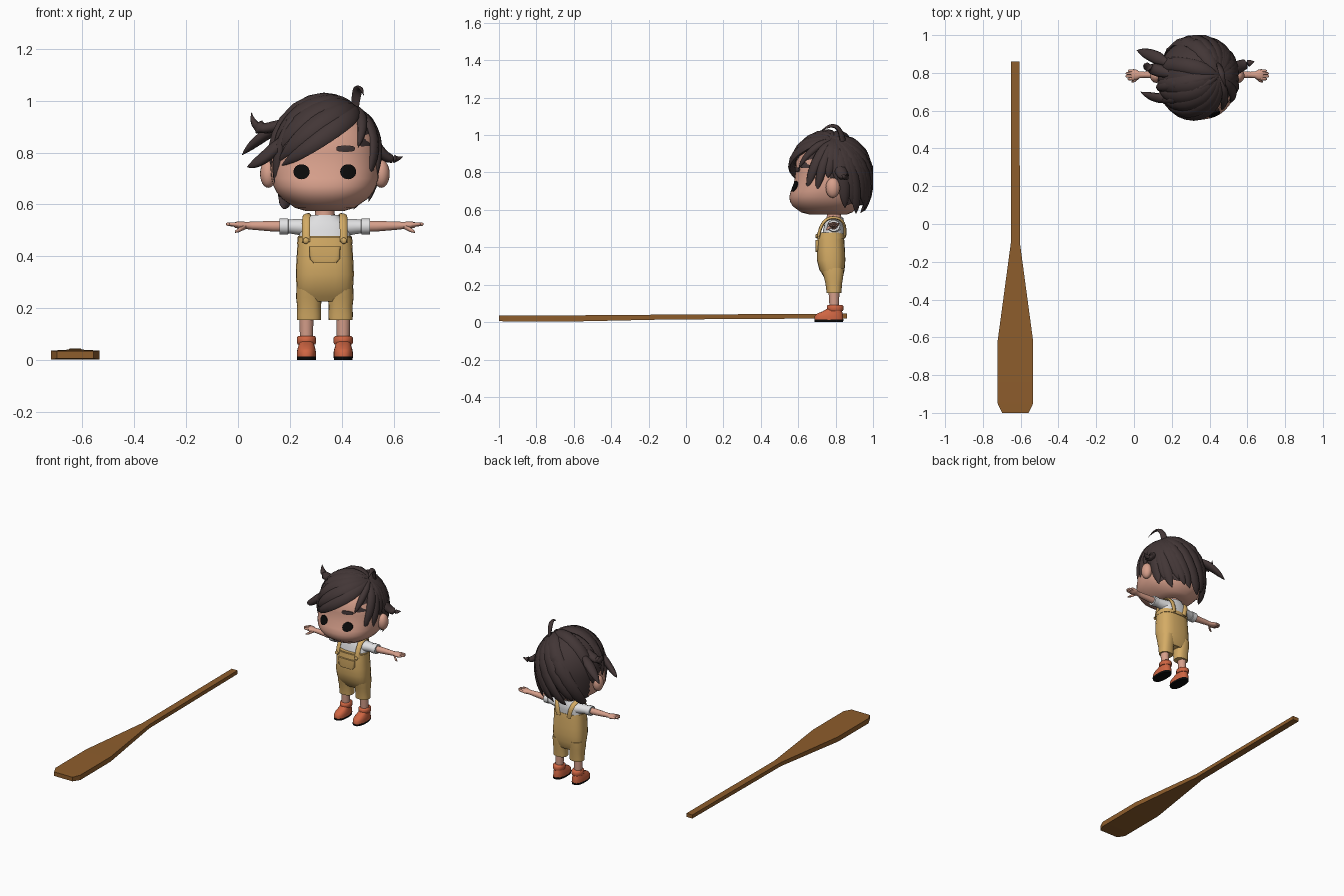
import bpy, bmesh
from math import sin, cos, pi, sqrt, radians, copysign
from mathutils import Vector as V

if "Cube" in bpy.data.objects:
    bpy.data.objects.remove(bpy.data.objects["Cube"])

CX = 0.335                       # centre line of the child
X, Y, Z = V((1, 0, 0)), V((0, 1, 0)), V((0, 0, 1))


def material(name, r, g, b):
    m = bpy.data.materials.new(name)
    m.use_nodes = True
    m.diffuse_color = (r, g, b, 1)
    bsdf = m.node_tree.nodes["Principled BSDF"]
    bsdf.inputs["Base Color"].default_value = (r, g, b, 1)
    bsdf.inputs["Roughness"].default_value = 0.8
    return m


hair = material("dark brown hair", .055, .037, .037)
skin = material("skin", .68, .35, .26)
yellow = material("yellow cloth", .66, .41, .13)
white = material("white cloth", .75, .75, .76)
orange = material("orange leather", .62, .13, .055)
black = material("black", .003, .003, .003)
wood = material("brown wood", .27, .11, .025)


def finish(name, bm, mat, angle=50):
    bmesh.ops.recalc_face_normals(bm, faces=bm.faces)
    mesh = bpy.data.meshes.new(name)
    bm.to_mesh(mesh)
    bm.free()
    mesh.materials.append(mat)
    ob = bpy.data.objects.new(name, mesh)
    bpy.context.collection.objects.link(ob)
    bpy.ops.object.select_all(action='DESELECT')
    ob.select_set(True)
    bpy.context.view_layer.objects.active = ob
    bpy.ops.object.shade_smooth_by_angle(angle=radians(angle))
    return ob


def ring(c, u, v, n=20, p=2):
    """Superellipse of n points around c with half axes u and v."""
    def power(k):
        return copysign(abs(k) ** (2 / p), k)
    turns = [2 * pi * i / n for i in range(n)]
    return [c + u * power(cos(t)) + v * power(sin(t)) for t in turns]


def loft(name, rings, mat, angle=50):
    bm = bmesh.new()
    loops = [[bm.verts.new(p) for p in r] for r in rings]
    n = len(loops[0])
    for a, b in zip(loops, loops[1:]):
        for i in range(n):
            j = (i + 1) % n
            bm.faces.new((a[i], a[j], b[j], b[i]))
    bm.faces.new(loops[0])
    bm.faces.new(loops[-1])
    return finish(name, bm, mat, angle)


def stack(name, rows, mat, cx=CX, p=2, n=24):
    """Upright form from rows of height, half width, front and back."""
    return loft(name, [ring(V((cx, (f + b) / 2, z)), X * w, Y * (b - f) / 2, n, p)
                       for z, w, f, b in rows], mat)


def rod(name, side, rows, mat, n=14):
    """Sideways form from rows of distance, y, z and the two radii."""
    return loft(name, [ring(V((CX + side * d, y, z)), Y * ry, Z * rz, n)
                       for d, y, z, ry, rz in rows], mat)


def ball(name, c, size, mat):
    bm = bmesh.new()
    bmesh.ops.create_uvsphere(bm, u_segments=20, v_segments=12, radius=1)
    for v in bm.verts:
        v.co = V(c) + V(a * b for a, b in zip(v.co, size))
    return finish(name, bm, mat)


def ribbon(name, path, half, thick, mat, centre, taper, n=8):
    """Flat tube lying on a form around the given centre."""
    rings, last = [], len(path) - 1
    for i, p in enumerate(path):
        along = (path[min(i + 1, last)] - path[max(i - 1, 0)]).normalized()
        across = along.cross(p - centre).normalized()
        out = across.cross(along)
        k = taper(i / last)
        rings.append(ring(p, across * half * k, out * thick * k, n))
    return loft(name, rings, mat, 70)


def bezier(a, b, c, n=14):
    ts = [i / n for i in range(n + 1)]
    return [a * (1 - t) ** 2 + b * 2 * t * (1 - t) + c * t * t for t in ts]


# Head
HEAD = [(.575, .075, .66, .86), (.587, .115, .615, .89), (.62, .163, .57, .92),
        (.645, .185, .556, .93), (.67, .198, .552, .935), (.7, .206, .56, .94),
        (.74, .21, .577, .945), (.8, .208, .585, .95), (.86, .195, .588, .94),
        (.92, .16, .63, .91), (.97, .09, .7, .84)]
ROUND = 2.3
stack("head", HEAD, skin, p=ROUND, n=48)
stack("neck", [(.53, .042, .75, .835), (.6, .034, .755, .825)], skin)


def face_y(x, z):
    for lo, hi in zip(HEAD, HEAD[1:]):
        if lo[0] <= z <= hi[0]:
            t = (z - lo[0]) / (hi[0] - lo[0])
            w, f, b = (p + (q - p) * t for p, q in zip(lo[1:], hi[1:]))
            return (f + b) / 2 - (b - f) / 2 * (1 - abs((x - CX) / w) ** ROUND) ** (1 / ROUND)


def face_plate(name, x, z, rx, rz, mat, p=2):
    rings = []
    for scale, lift in ((1, 0), (1, .006), (.5, .008), (.05, .008)):
        flat = ring(V((x, 0, z)), X * rx * scale, Z * rz * scale, 24, p)
        rings.append([V((q.x, face_y(q.x, q.z) - lift, q.z)) for q in flat])
    loft(name, rings, mat)


for side, word in ((-1, "right"), (1, "left")):
    face_plate(word + "_eye", CX + side * .09, .726, .031, .029, black)
    face_plate(word + "_eyebrow", CX + side * .08, .815, .036, .012, hair, 3)
    ball(word + "_ear", (CX + side * .218, .785, .718), (.032, .038, .054), skin)

# Hair: a cap with locks fanning out from the crown
MID = V((CX, .77, .78))
WIDE, DEEP = .211, .216


def tall(dz):
    return .232 if dz > 0 else .36


def on_hair(p, scale=1):
    d = p - MID
    return MID + d * scale / sqrt((d.x / WIDE) ** 2 + (d.y / DEEP) ** 2 + (d.z / tall(d.z)) ** 2)


def spot(deg, z):
    k = sqrt(1 - ((z - MID.z) / tall(z - MID.z)) ** 2)
    return V((CX + WIDE * k * cos(radians(deg)), MID.y + DEEP * k * sin(radians(deg)), z))


def hair_line(p):
    if p.y > .7:
        return .63 if p.y > .84 else .77
    return .81 + .4 * (p.x - .16) if p.x < .47 else .82


bm = bmesh.new()
bmesh.ops.create_icosphere(bm, subdivisions=5, radius=1)
for v in bm.verts:
    v.co = on_hair(MID + v.co, .99)
bare = [f for f in bm.faces if f.calc_center_median().z < hair_line(f.calc_center_median())]
bmesh.ops.delete(bm, geom=bare, context='FACES')
finish("hair_cap", bm, hair)

CROWN = on_hair(V((.46, .79, 1)))


def lock_taper(t):
    return max(.03, (1 - t ** 4) * min(1, .3 + 2 * t))


def lock(name, end, half, via=None):
    path = bezier(CROWN, via or (CROWN + end) / 2, end)
    ribbon(name, [on_hair(p) for p in path], half, .02, hair, MID, lock_taper)


for i in range(11):
    lock("back_lock", spot(25 + i * 13, .61 + .03 * sin(i * 2.4)), .042)
for deg, z, half in ((-52, .82, .024), (-36, .7, .032), (-20, .69, .03), (-3, .77, .04),
                     (10, .74, .035), (203, .66, .025), (192, .74, .03), (168, .72, .04)):
    lock("side_lock", spot(deg, z), half)
for via_deg, via_z, deg, z, half in ((292, .85, 217, .75, .042), (280, .9, 212, .765, .048),
                                     (266, .95, 206, .79, .05), (250, .98, 198, .81, .05),
                                     (225, 1, 185, .79, .05)):
    lock("fringe_lock", spot(deg, z), half, spot(via_deg, via_z))

# Loose flicks that leave the head
for a, b, c, half in (((.25, .78, .96), (.06, .83, .83), (.052, .84, .955), .034),
                      ((.2, .84, .92), (.09, .9, .87), (.015, .92, .79), .035),
                      ((.22, .66, .9), (.1, .66, .76), (.035, .7, .745), .03),
                      ((.5, .8, .9), (.555, .84, .74), (.637, .86, .785), .035)):
    ribbon("hair_flick", bezier(V(a), V(b), V(c)), half, .022, hair, MID, lock_taper)
ribbon("crown_tuft", bezier(V((.45, .84, .96)), V((.46, .82, 1.1)), V((.485, .72, 1.02))),
       .02, .011, hair, MID, lambda t: max(.05, 1 - t ** 3))

# Shirt and overalls
stack("shirt", [(.43, .098, .72, .84), (.5, .1, .735, .848), (.53, .088, .742, .848),
                (.548, .062, .75, .842), (.56, .052, .752, .84)], white, p=2.4)
stack("overalls", [(.225, .085, .75, .83), (.245, .104, .735, .84), (.28, .109, .713, .848),
                   (.33, .112, .7, .852), (.38, .11, .7, .85), (.44, .106, .702, .846),
                   (.478, .103, .708, .842)], yellow, p=2.7)
stack("bib_hem", [(.448, .107, .698, .85), (.474, .105, .701, .847)], yellow, p=2.7)
stack("bib_pocket", [(.375, .045, .693, .72), (.39, .058, .691, .72), (.438, .06, .692, .72)],
      yellow, p=5)

for side, word in ((-1, "right"), (1, "left")):
    def at(d, y, z):
        return V((CX + side * d, y, z))
    # Straps and buttons
    front = bezier(at(.073, .708, .455), at(.073, .725, .562), at(.07, .79, .558), 8)
    rear = bezier(at(.07, .79, .558), at(.06, .862, .555), at(.04, .848, .455), 8)
    ribbon(word + "_strap", front + rear[1:], .016, .008, yellow,
           V((CX + side * .05, .79, .48)), lambda t: 1)
    ball(word + "_button", at(.073, .698, .46), (.012, .007, .012), yellow)
    # Arm with sleeve, palm, fingers and thumb
    rod(word + "_sleeve", side, [(.06, .795, .51, .045, .036), (.11, .792, .514, .034, .031),
                                 (.14, .79, .515, .031, .027), (.142, .79, .515, .035, .032),
                                 (.174, .79, .515, .034, .031)], white)
    rod(word + "_arm", side, [(.1, .79, .515, .022, .022), (.2, .79, .516, .021, .021),
                              (.28, .79, .518, .016, .016), (.305, .79, .519, .017, .014),
                              (.325, .79, .52, .028, .015), (.345, .79, .521, .029, .012),
                              (.35, .79, .521, .025, .008)], skin)
    for i, reach in enumerate((.37, .381, .379, .368)):
        y = .768 + i * .0145
        rod(word + "_finger", side, [(.335, y, .522, .008, .009), (reach - .006, y, .524, .007, .007),
                                     (reach, y, .524, .003, .003)], skin, 8)
    rod(word + "_thumb", side, [(.305, .782, .515, .01, .01), (.33, .76, .502, .009, .009),
                                (.347, .753, .494, .004, .004)], skin, 8)
    # Leg and shoe
    leg = CX + side * .061
    stack(word + "_trouser", [(.155, .046, .752, .83), (.172, .047, .75, .832),
                              (.21, .046, .745, .835), (.24, .05, .737, .84),
                              (.29, .048, .725, .845)], yellow, leg, 2.4)
    foot = CX + side * .071
    stack(word + "_shin", [(.07, .025, .768, .818), (.165, .027, .762, .82)], skin, foot)
    stack(word + "_sole", [(0, .036, .688, .84), (.013, .037, .686, .842)], black, foot, 2.5)
    stack(word + "_shoe", [(.012, .037, .687, .841), (.03, .037, .687, .84), (.045, .034, .7, .838),
                           (.058, .03, .732, .834), (.075, .027, .76, .83)], orange, foot, 2.4)
    stack(word + "_shoe_cuff", [(.06, .034, .757, .838), (.066, .037, .753, .841),
                                (.086, .037, .753, .841), (.092, .032, .76, .835)], orange, foot)

# Paddle lying on the ground
rings = []
for y, half, low, high in ((-1, .07, .006, .034), (-.95, .094, .002, .036), (-.62, .094, .003, .036),
                           (-.1, .024, .014, .04), (.86, .022, .02, .045)):
    rings.append([V((-.628 + sx * half, y, h)) for sx, h in
                  ((-1, low), (1, low), (1, high), (-1, high))])
loft("paddle", rings, wood, 20)
